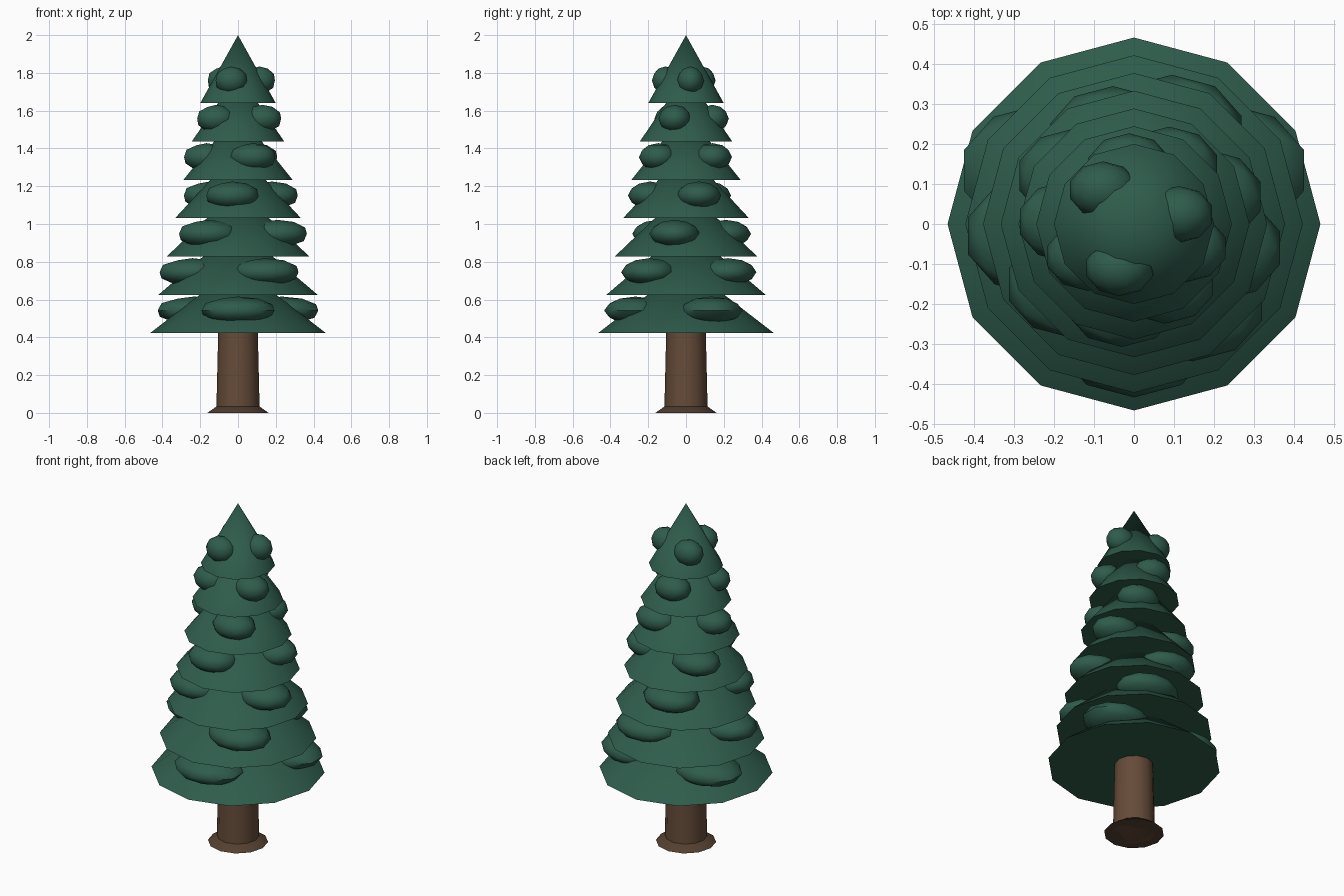
import bpy
from math import radians, cos, sin

if "Cube" in bpy.data.objects:
    bpy.data.objects.remove(bpy.data.objects["Cube"])


def material(name, rgb):
    m = bpy.data.materials.new(name)
    m.diffuse_color = (*rgb, 1)
    m.use_nodes = True
    m.node_tree.nodes["Principled BSDF"].inputs["Base Color"].default_value = m.diffuse_color
    return m


needles = material("needles", (0.028, 0.108, 0.072))
bark = material("bark", (0.13, 0.07, 0.04))
dark_bark = material("dark_bark", (0.09, 0.05, 0.03))


def finish(name, mat):
    ob = bpy.context.object
    ob.name = name
    ob.data.materials.append(mat)
    bpy.ops.object.shade_smooth_by_angle(angle=radians(40))
    return ob


def cone(name, r1, r2, z0, z1, mat):
    bpy.ops.mesh.primitive_cone_add(vertices=12, radius1=r1, radius2=r2,
                                    depth=z1 - z0, location=(0, 0, (z0 + z1) / 2))
    return finish(name, mat)


# Trunk and flared foot
cone("trunk", 0.115, 0.103, 0, 0.5, bark)
cone("trunk_foot", 0.162, 0.112, 0, 0.035, dark_bark)

# Seven stacked foliage cones, each with three needle clumps spiralling upward
TIERS = 7
for i in range(TIERS):
    t = i / (TIERS - 1)
    r = 0.466 + (0.2 - 0.466) * t
    z = 0.422 + (1.64 - 0.422) * t
    cone(f"foliage_tier_{i + 1}", r, 0, z, z + 0.36, needles)
    for k in range(3):
        a = radians(-90 + 37 * i + 120 * k)
        bpy.ops.mesh.primitive_ico_sphere_add(
            subdivisions=2, radius=1,
            location=(0.575 * r * cos(a), 0.575 * r * sin(a), z + 0.12))
        bpy.context.object.scale = (0.435 * r, 0.355 * r, 0.074)
        bpy.ops.object.transform_apply(location=False, rotation=False, scale=True)
        finish(f"needle_clump_{i + 1}_{k + 1}", needles).data.shade_smooth()
